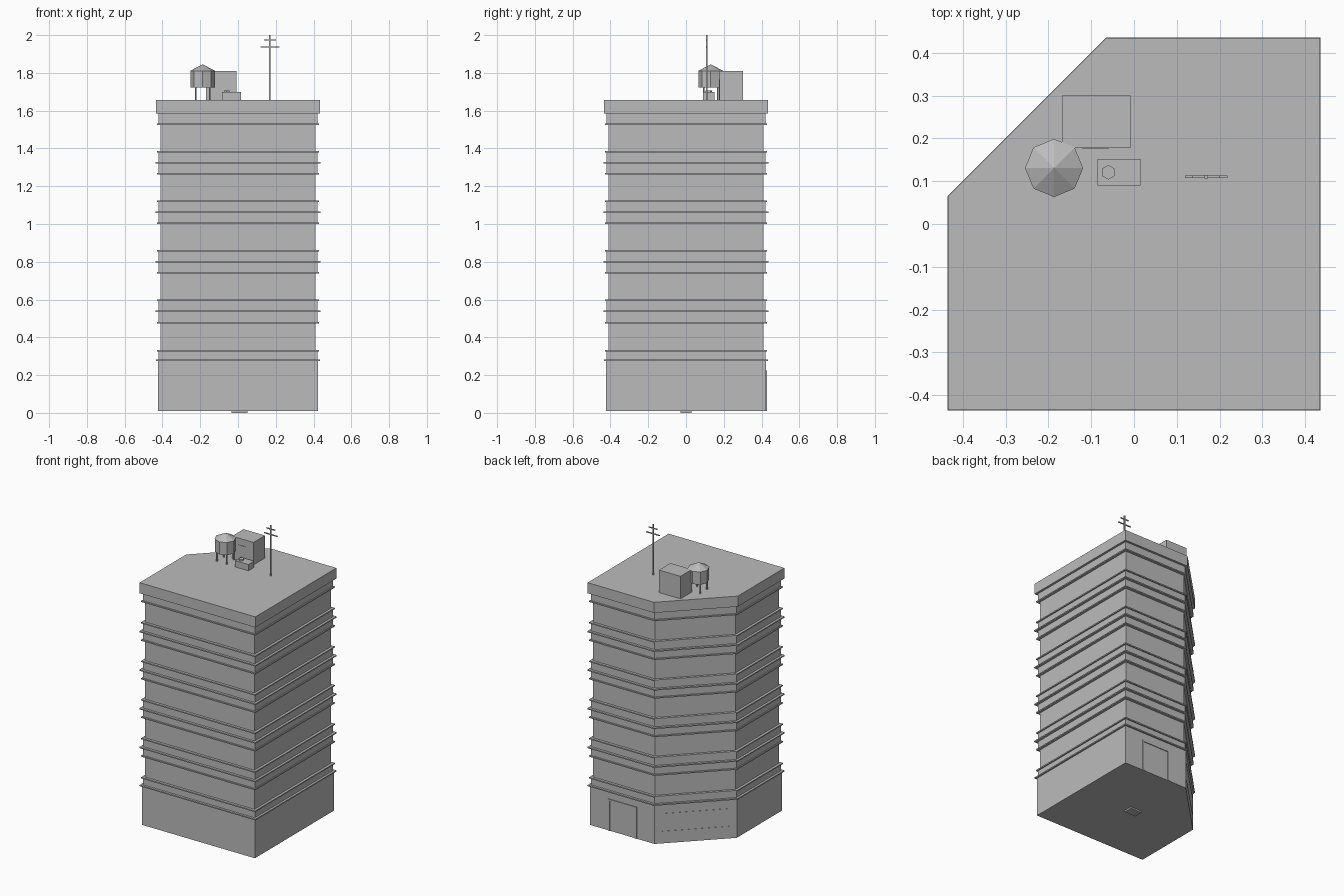
import bpy, bmesh, math
from mathutils import Matrix, Vector

if "Cube" in bpy.data.objects:
    bpy.data.objects.remove(bpy.data.objects["Cube"])

grey = bpy.data.materials.new("concrete grey")
grey.diffuse_color = (0.5, 0.5, 0.5, 1)
grey.use_nodes = True
grey.node_tree.nodes["Principled BSDF"].inputs["Base Color"].default_value = grey.diffuse_color


def finish(name, bm):
    bmesh.ops.recalc_face_normals(bm, faces=bm.faces)
    me = bpy.data.meshes.new(name)
    bm.to_mesh(me)
    bm.free()
    me.materials.append(grey)
    ob = bpy.data.objects.new(name, me)
    bpy.context.collection.objects.link(ob)
    return ob


def footprint(h):
    # square of half width h with the back left corner cut at 45 degrees
    c = 0.5 - math.sqrt(2) * (0.435 - h)
    return [(-h, -h), (h, -h), (h, h), (h - c, h), (-h, c - h)]


def slab(name, h, z0, z1):
    bm = bmesh.new()
    f = bm.faces.new([bm.verts.new((x, y, z0)) for x, y in footprint(h)])
    r = bmesh.ops.extrude_face_region(bm, geom=[f])
    top = [v for v in r["geom"] if isinstance(v, bmesh.types.BMVert)]
    bmesh.ops.translate(bm, verts=top, vec=(0, 0, z1 - z0))
    if not f.is_valid or len(bm.faces) < 7:
        bm.faces.new([v for v in bm.verts if v.co.z < z0 + 1e-6])
    return finish(name, bm)


def box(name, x, y, z, rot=0, origin=(0, 0, 0)):
    bm = bmesh.new()
    size = Vector((x[1] - x[0], y[1] - y[0], z[1] - z[0]))
    mid = Vector((sum(x) / 2, sum(y) / 2, sum(z) / 2))
    m = (Matrix.Translation(origin) @ Matrix.Rotation(rot, 4, 'Z')
         @ Matrix.Translation(mid) @ Matrix.Diagonal((*size, 1)))
    bmesh.ops.create_cube(bm, size=1, matrix=m)
    return finish(name, bm)


def prism(name, x, y, z0, z1, r0, r1, n):
    bm = bmesh.new()
    bmesh.ops.create_cone(bm, cap_ends=True, segments=n, radius1=r0, radius2=r1,
                          depth=z1 - z0, matrix=Matrix.Translation((x, y, (z0 + z1) / 2)))
    return finish(name, bm)


# Ground floor, recessed wall core and parapet
slab("ground_floor", 0.424, 0.01, 0.277)
slab("wall_core", 0.411, 0.27, 1.59)
slab("roof_parapet", 0.435, 1.585, 1.657)
box("floor_plate", (-0.035, 0.05), (-0.03, 0.03), (0, 0.011))

# Spandrel bands with edge trims: (bottom, top, middle ledge)
T = 0.008
slab("first_band", 0.42, 0.277, 0.334)
slab("first_band_ledge", 0.435, 0.274, 0.282)
slab("first_band_top_trim", 0.428, 0.334 - T, 0.334)
for i, mid in enumerate((0.537, 0.80, 1.062, 1.324)):
    lo, hi = mid - 0.063, mid + 0.063
    slab(f"band_{i}", 0.42, lo, hi)
    slab(f"band_bottom_trim_{i}", 0.428, lo, lo + T)
    slab(f"band_ledge_{i}", 0.436, mid - T / 2, mid + T / 2)
    slab(f"band_top_trim_{i}", 0.428, hi - T, hi)
slab("top_band", 0.42, 1.525, 1.586)
slab("top_band_trim", 0.428, 1.525, 1.525 + T)

# Door frame on the back wall
for n, xs, zs in (("left", (0.275, 0.287), (0.01, 0.225)),
                  ("right", (0.073, 0.085), (0.01, 0.225)),
                  ("head", (0.085, 0.275), (0.213, 0.225))):
    box("door_frame_" + n, xs, (0.42, 0.429), zs)

# Window strips on the cut corner
a, b = (Vector((*p, 0)) for p in footprint(0.424)[3:])
for n, z in (("sill", 0.09), ("lintel", 0.21)):
    box("corner_window_" + n, (-0.21, 0.21), (-0.003, 0.002), (z - 0.003, z + 0.003),
        math.radians(45), (a + b) / 2)

# Stair house with door, and air unit with round vent
box("stair_house", (-0.169, -0.008), (0.178, 0.301), (1.65, 1.81))
box("stair_house_door", (-0.12, -0.06), (0.175, 0.179), (1.655, 1.765))
box("air_unit", (-0.085, 0.015), (0.09, 0.152), (1.65, 1.70))
prism("air_unit_vent", -0.06, 0.121, 1.695, 1.708, 0.017, 0.017, 6)

# Water tank on four legs
TX, TY = -0.187, 0.131
prism("tank_body", TX, TY, 1.722, 1.812, 0.064, 0.064, 8)
prism("tank_roof", TX, TY, 1.81, 1.845, 0.068, 0, 8)
for i, (sx, sy) in enumerate(((1, 1), (1, -1), (-1, 1), (-1, -1))):
    prism(f"tank_leg_{i}", TX + sx * 0.037, TY + sy * 0.037, 1.65, 1.725, 0.005, 0.005, 6)

# Antenna mast with two crossbars
AX, AY = 0.169, 0.111
box("antenna_mast", (AX - 0.004, AX + 0.004), (AY - 0.004, AY + 0.004), (1.65, 2.0))
box("antenna_bar_upper", (AX - 0.032, AX + 0.032), (AY - 0.003, AY + 0.003), (1.971, 1.977))
box("antenna_bar_lower", (AX - 0.05, AX + 0.05), (AY - 0.003, AY + 0.003), (1.934, 1.94))
